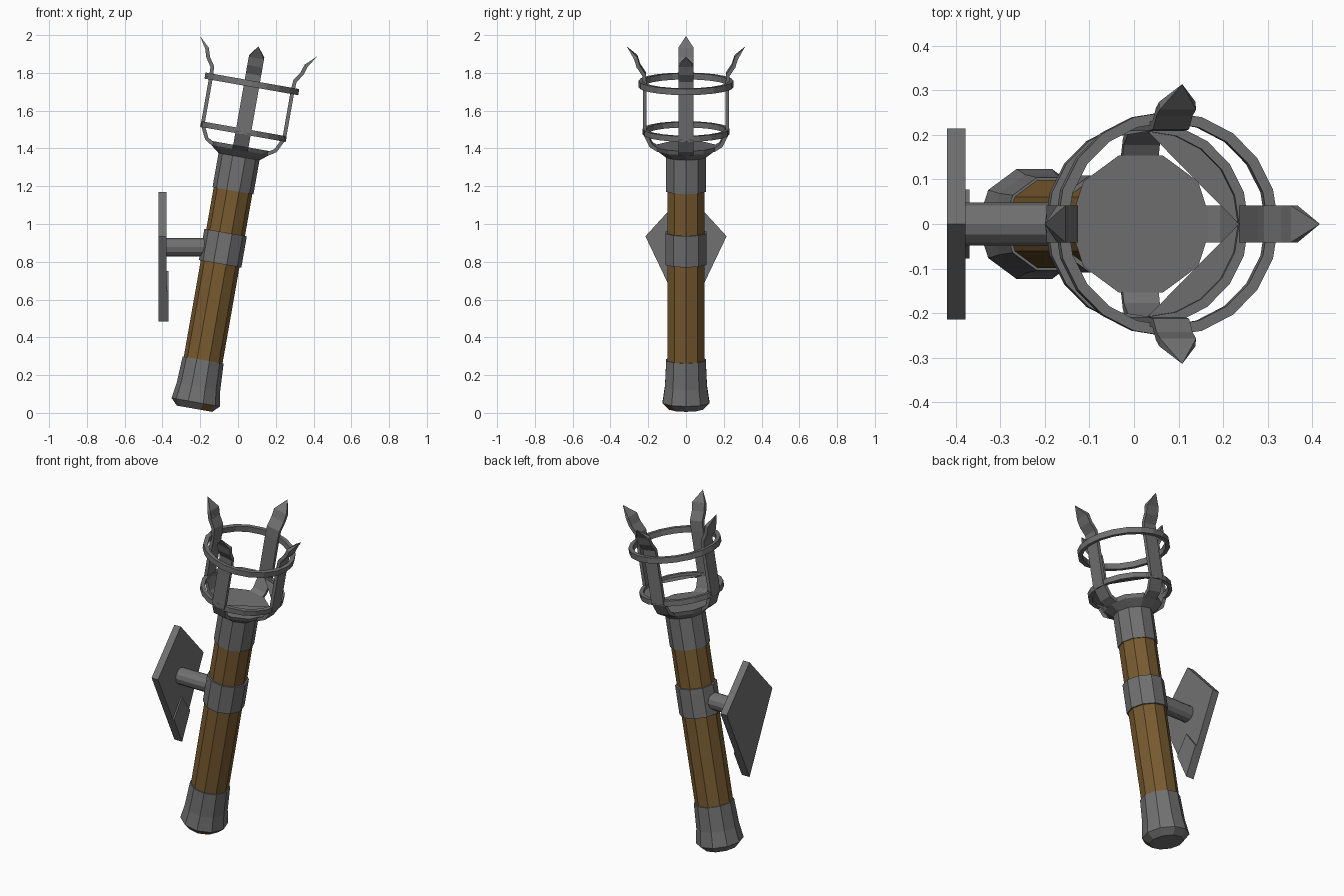
import bpy, bmesh, math
from mathutils import Matrix, Vector

if "Cube" in bpy.data.objects:
    bpy.data.objects.remove(bpy.data.objects["Cube"])

def material(name, rgb):
    m = bpy.data.materials.new(name)
    m.diffuse_color = (*rgb, 1)
    m.use_nodes = True
    m.node_tree.nodes["Principled BSDF"].inputs["Base Color"].default_value = m.diffuse_color
    return m

IRON = material("iron grey", (0.165, 0.165, 0.165))
WOOD = material("wood brown", (0.19, 0.105, 0.03))

# The torch leans 10 degrees towards +x from its foot
LEAN = Matrix.Translation((-0.23, 0, 0.022)) @ Matrix.Rotation(math.radians(10), 4, 'Y')

def finish(name, bm, mats, matrix=Matrix(), recalc=True):
    if recalc:
        bmesh.ops.recalc_face_normals(bm, faces=bm.faces)
    bm.transform(matrix)
    mesh = bpy.data.meshes.new(name)
    bm.to_mesh(mesh)
    bm.free()
    for m in mats:
        mesh.materials.append(m)
    ob = bpy.data.objects.new(name, mesh)
    bpy.context.collection.objects.link(ob)
    return ob

def lathe(name, profile, mat, sides=10, closed=False, matrix=LEAN):
    """Turn (radius, height) points; closed profiles make hoops, open ones get caps."""
    bm = bmesh.new()
    rings = [[bm.verts.new((r * math.cos(math.tau * i / sides),
                            r * math.sin(math.tau * i / sides), s))
              for i in range(sides)] for r, s in profile]
    pairs = list(zip(rings, rings[1:]))
    if closed:
        pairs.append((rings[-1], rings[0]))
    else:
        bm.faces.new(rings[0])
        bm.faces.new(rings[-1])
    for a, b in pairs:
        for i in range(sides):
            j = (i + 1) % sides
            bm.faces.new((a[i], a[j], b[j], b[i]))
    return finish(name, bm, [mat], matrix)

def plate(name, outline, x0, x1):
    """Extrude a (y, z) outline from x0 to x1."""
    bm = bmesh.new()
    face = bm.faces.new([bm.verts.new((x0, y, z)) for y, z in outline])
    ext = bmesh.ops.extrude_face_region(bm, geom=[face])["geom"]
    bmesh.ops.translate(bm, vec=(x1 - x0, 0, 0),
                        verts=[g for g in ext if isinstance(g, bmesh.types.BMVert)])
    return finish(name, bm, [IRON])

# Shaft and its iron collars
lathe("shaft", [(0.104, 0.05), (0.104, 1.30)], WOOD)
foot = lathe("foot_collar", [(0.095, 0), (0.13, 0.035), (0.117, 0.12), (0.11, 0.262)], IRON)
lathe("middle_collar", [(0.114, 0.779), (0.114, 0.947)], IRON)
lathe("head_collar", [(0.11, 1.172), (0.11, 1.355), (0.155, 1.39), (0.162, 1.412)], IRON)

# One bevelled facet under the foot is bare wood
foot.data.materials.append(WOOD)
for f in foot.data.polygons:
    d = LEAN.inverted() @ f.center
    if d.z < 0.03 and abs(math.degrees(math.atan2(d.y, d.x)) + 54) < 5:
        f.material_index = 1

# Cage hoops
for name, inner, outer, low, high in (("upper_hoop", 0.228, 0.252, 1.73, 1.763),
                                      ("lower_hoop", 0.208, 0.23, 1.475, 1.505)):
    lathe(name, [(inner, low), (outer, low), (outer, high), (inner, high)],
          IRON, sides=20, closed=True)

# Thin webs filling two quarters of the lower hoop out from a straight chord
for name, start in (("web_back", 0), ("web_front", 270)):
    bm = bmesh.new()
    bm.faces.new([bm.verts.new((0.21 * math.cos(math.radians(start + 18 * i)),
                                0.21 * math.sin(math.radians(start + 18 * i)), 1.49))
                  for i in range(6)])
    finish(name, bm, [IRON], LEAN, recalc=False)

# Four cage prongs: bent flat bars ending in spear points
path = [(0.145, 1.395), (0.185, 1.42), (0.219, 1.49), (0.219, 1.745),
        (0.222, 1.80), (0.252, 1.845), (0.266, 1.89)]
TIP = (0.314, 1.948)

def prong(name, angle):
    bm = bmesh.new()
    pts = [Vector(p) for p in path + [TIP]]
    rings = []
    for i, p in enumerate(pts[:-1]):
        ahead = (pts[i + 1] - p).normalized()
        back = (p - pts[i - 1]).normalized() if i else ahead
        t = (ahead + back).normalized()
        n = Vector((t.y, -t.x)) * 0.01
        rings.append([bm.verts.new((p.x + k * n.x, w, p.y + k * n.y))
                      for k, w in ((1, -0.041), (1, 0.041), (-1, 0.041), (-1, -0.041))])
    for a, b in zip(rings, rings[1:]):
        for i in range(4):
            j = (i + 1) % 4
            bm.faces.new((a[i], a[j], b[j], b[i]))
    bm.faces.new(rings[0])
    tip = bm.verts.new((TIP[0], 0, TIP[1]))
    for i in range(4):
        bm.faces.new((rings[-1][i], rings[-1][(i + 1) % 4], tip))
    finish(name, bm, [IRON], LEAN @ Matrix.Rotation(math.radians(angle), 4, 'Z'))

for name, angle in (("right", 0), ("back", 90), ("left", 180), ("front", 270)):
    prong("prong_" + name, angle)

# Wall bracket: kite plate, small raised kite and a rod to the middle collar
plate("wall_plate", [(0, 1.17), (-0.215, 0.935), (0, 0.485), (0.215, 0.935)], -0.42, -0.378)
plate("raised_kite", [(0, 0.75), (-0.077, 0.645), (0, 0.485), (0.077, 0.645)], -0.379, -0.369)
lathe("bracket_rod", [(0.048, -0.38), (0.048, -0.12)], IRON, sides=12,
      matrix=Matrix.Translation((0, 0, 0.877)) @ Matrix.Rotation(math.radians(90), 4, 'Y'))
